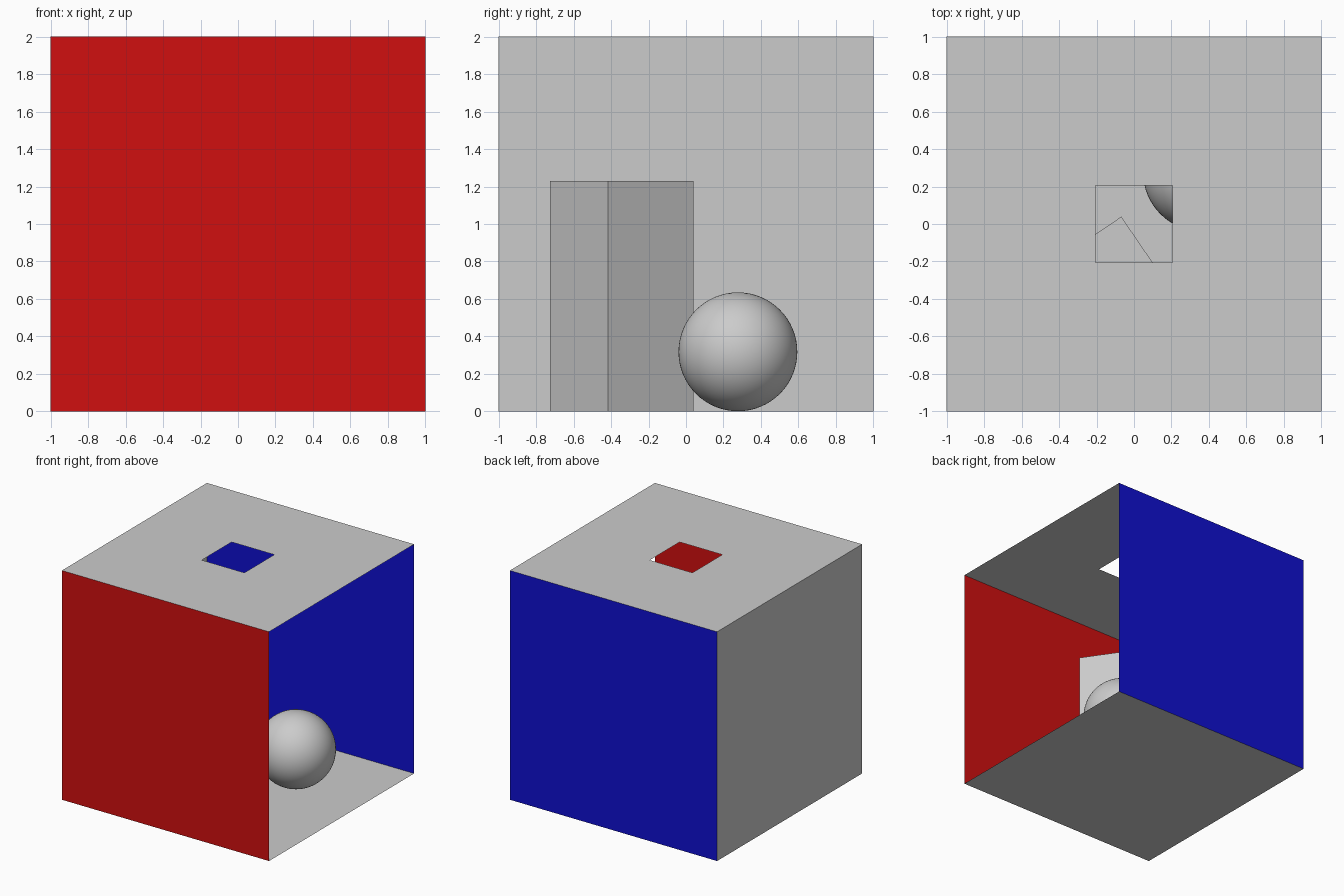
import bpy, bmesh, math
from mathutils import Vector

if "Cube" in bpy.data.objects:
    bpy.data.objects.remove(bpy.data.objects["Cube"])


def material(name, rgb):
    m = bpy.data.materials.new(name)
    m.diffuse_color = (*rgb, 1)
    m.use_nodes = True
    m.node_tree.nodes["Principled BSDF"].inputs["Base Color"].default_value = m.diffuse_color
    return m


def mesh_object(name, verts, faces, mat=None):
    me = bpy.data.meshes.new(name)
    me.from_pydata(verts, [], faces)
    ob = bpy.data.objects.new(name, me)
    bpy.context.collection.objects.link(ob)
    if mat:
        me.materials.append(mat)
    return ob


def panel(name, corner, u, v, mat=None):
    """Single-sheet wall spanned from a corner by two edge vectors."""
    c, u, v = Vector(corner), Vector(u), Vector(v)
    return mesh_object(name, [c, c + u, c + u + v, c + v], [(0, 1, 2, 3)], mat)


red = material("red", (0.63, 0.005, 0.005))
blue = material("blue", (0.005, 0.005, 0.63))

# Room shell, open on the +x side, normals facing inwards
panel("floor", (-1, -1, 0), (2, 0, 0), (0, 2, 0))
panel("end_wall", (-1, -1, 0), (0, 2, 0), (0, 0, 2))
panel("front_wall", (-1, -1, 0), (0, 0, 2), (2, 0, 0), red)
panel("rear_wall", (-1, 1, 0), (2, 0, 0), (0, 0, 2), blue)

# Ceiling: square ring around the light opening
signs = [(-1, -1), (1, -1), (1, 1), (-1, 1)]
ring = [(x * r, y * r, 2) for r in (1, 0.206) for x, y in signs]
mesh_object("ceiling", ring,
            [(i, i + 4, (i + 1) % 4 + 4, (i + 1) % 4) for i in range(4)])

# Tall turned block
bpy.ops.mesh.primitive_cube_add(size=1, location=(-0.14, -0.343, 0.615),
                                rotation=(0, 0, math.radians(34.3)))
block = bpy.context.object
block.name = "tall_block"
block.scale = (0.55, 0.55, 1.23)

# Ball resting on the floor
bpy.ops.mesh.primitive_uv_sphere_add(segments=64, ring_count=32, radius=0.317,
                                     location=(0.365, 0.277, 0.318))
bpy.context.object.name = "ball"
bpy.ops.object.shade_smooth()
